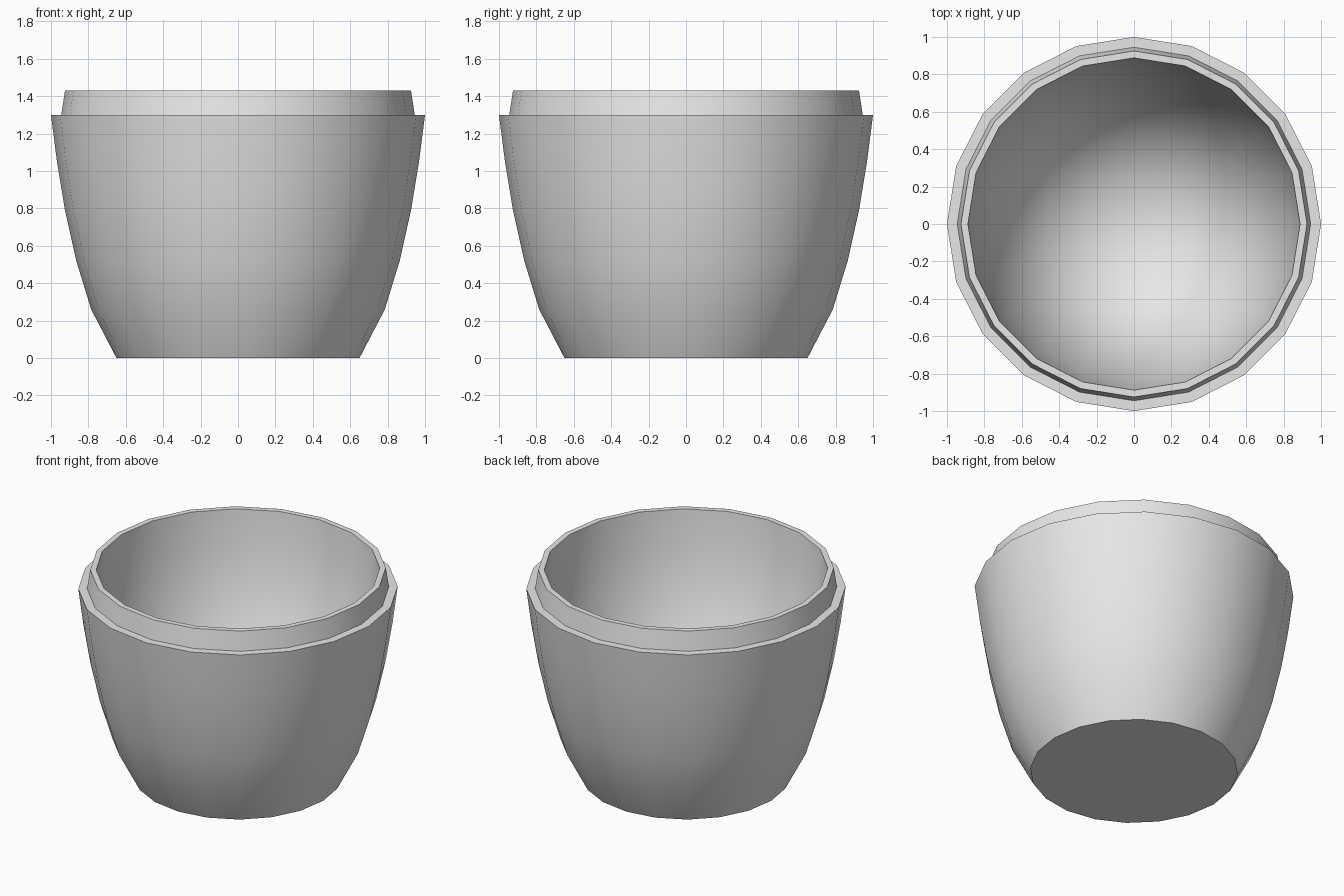
import bpy
import bmesh
import math
from mathutils import Matrix, Vector

SIDES = 20

cube = bpy.data.objects.get("Cube")
if cube:
    bpy.data.objects.remove(cube, do_unlink=True)


def make_material(name, colour):
    mat = bpy.data.materials.new(name)
    mat.use_nodes = True
    mat.diffuse_color = colour
    mat.node_tree.nodes["Principled BSDF"].inputs["Base Color"].default_value = colour
    return mat


def lathe(name, profile, material):
    """Spin a (radius, height) profile around z and cap its open base."""
    bm = bmesh.new()
    verts = [bm.verts.new((r, 0, z)) for r, z in profile]
    edges = [bm.edges.new(pair) for pair in zip(verts, verts[1:])]
    bmesh.ops.spin(bm, geom=verts + edges, cent=(0, 0, 0), axis=(0, 0, 1),
                   angle=math.tau, steps=SIDES, use_merge=False)
    bmesh.ops.remove_doubles(bm, verts=bm.verts, dist=0.0005)
    bmesh.ops.holes_fill(bm, edges=[e for e in bm.edges if e.is_boundary], sides=SIDES)
    bmesh.ops.recalc_face_normals(bm, faces=bm.faces)
    mesh = bpy.data.meshes.new(name)
    bm.to_mesh(mesh)
    bm.free()
    mesh.materials.append(material)
    obj = bpy.data.objects.new(name, mesh)
    bpy.context.collection.objects.link(obj)
    # Smooth walls with crisp rim, ledge and base edges
    mesh.shade_smooth()
    mesh.set_sharp_from_angle(angle=math.radians(30))
    return obj


# Curved outer wall, from the flat base up to the ledge
outer_wall = [(0.65, 0), (0.785, 0.26), (0.865, 0.52), (0.925, 0.79),
              (0.968, 1.05), (1, 1.3)]

# Narrow neck standing on the ledge, tapering to the rim
neck = [(0.945, 1.3), (0.925, 1.43), (0.888, 1.43)]

# Rounded bowl inside
bowl = [(0.872, 1.2), (0.83, 0.95), (0.76, 0.7), (0.65, 0.45),
        (0.48, 0.24), (0.26, 0.11), (0, 0.07)]

grey = make_material("light_grey", (0.8, 0.8, 0.8, 1))
lathe("cup_body", outer_wall + neck + bowl, grey)
